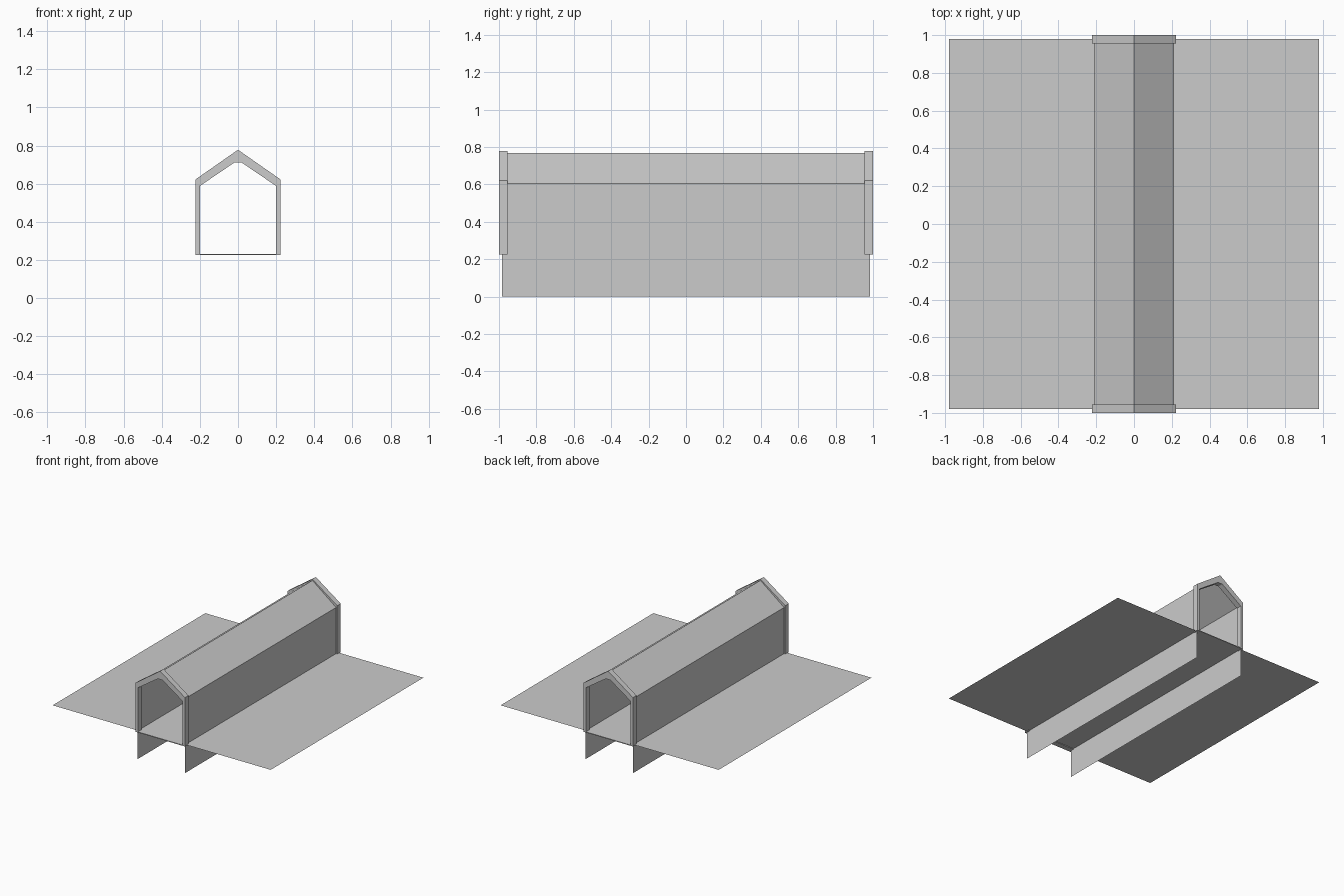
import bpy

if "Cube" in bpy.data.objects:
    bpy.data.objects.remove(bpy.data.objects["Cube"])


def add_mesh(name, verts, faces):
    mesh = bpy.data.meshes.new(name)
    mesh.from_pydata(verts, [], faces)
    mesh.update()
    obj = bpy.data.objects.new(name, mesh)
    bpy.context.collection.objects.link(obj)
    return obj


def sheet(name, profile, half_len):
    """Thin surface: an open x/z profile swept along y."""
    n = len(profile)
    verts = [(x, y, z) for y in (-half_len, half_len) for x, z in profile]
    faces = [(i, i + 1, n + i + 1, n + i) for i in range(n - 1)]
    return add_mesh(name, verts, faces)


def portal(name, outer, inner, y0, y1):
    """Closed frame: ring between two x/z outlines, with depth along y."""
    n = len(outer)
    verts = [(x, y, z) for y in (y0, y1) for loop in (outer, inner) for x, z in loop]
    faces = []
    for i in range(n):
        j = (i + 1) % n
        faces += [
            (i, j, n + j, n + i),                              # front
            (2 * n + j, 2 * n + i, 3 * n + i, 3 * n + j),      # back
            (j, i, 2 * n + i, 2 * n + j),                      # outside
            (n + i, n + j, 3 * n + j, 3 * n + i),              # inside
        ]
    return add_mesh(name, verts, faces)


# Ground sheet running through the passage
sheet("ground_sheet", [(-0.98, 0.23), (0.98, 0.23)], 0.98)

# Side walls, reaching down below the ground sheet, and the gabled roof
sheet("left_wall", [(-0.213, 0.605), (-0.213, 0.0)], 0.985)
sheet("right_wall", [(0.213, 0.0), (0.213, 0.605)], 0.985)
sheet("gable_roof", [(0.213, 0.605), (0, 0.768), (-0.213, 0.605)], 0.985)

# Frames around both openings, with a thin sill and a flattened inner peak
outer = [(-0.223, 0.225), (0.223, 0.225), (0.223, 0.622),
         (0.02, 0.764), (0, 0.778), (-0.02, 0.764), (-0.223, 0.622)]
inner = [(-0.2, 0.231), (0.2, 0.231), (0.2, 0.588),
         (0.02, 0.71), (0, 0.71), (-0.02, 0.71), (-0.2, 0.588)]
for name, y0, y1 in (("front_portal", -1.0, -0.955), ("back_portal", 0.955, 1.0)):
    portal(name, outer, inner, y0, y1)
